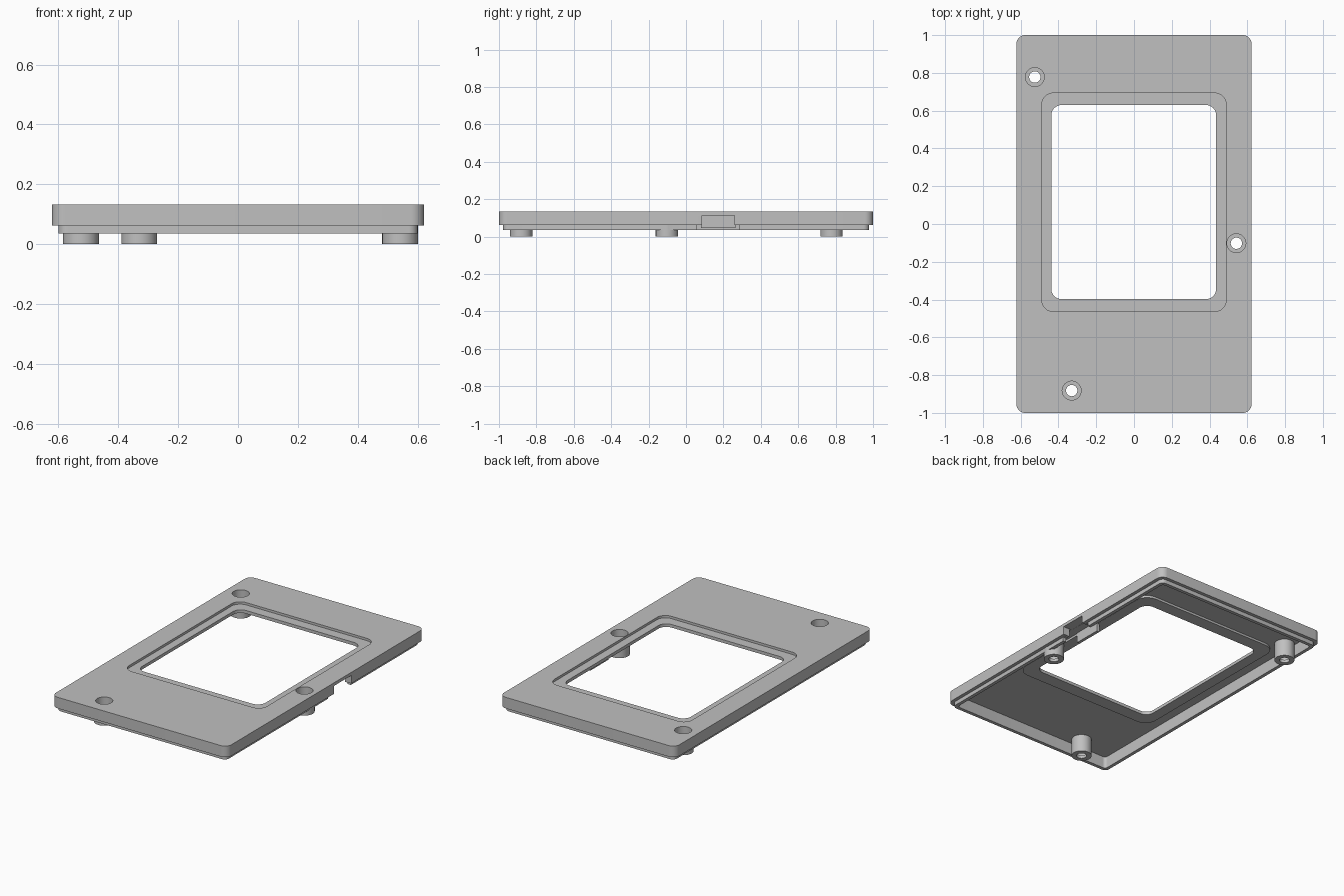
import bpy, math

cube = bpy.data.objects.get("Cube")
if cube:
    bpy.data.objects.remove(cube, do_unlink=True)

grey = bpy.data.materials.new("plain grey")
grey.use_nodes = True
grey.diffuse_color = (0.53, 0.53, 0.53, 1)
grey.node_tree.nodes["Principled BSDF"].inputs["Base Color"].default_value = (0.53, 0.53, 0.53, 1)


def extrude(name, ring, z0, z1):
    """Solid prism over a closed counter-clockwise outline."""
    n = len(ring)
    verts = [(x, y, z) for z in (z0, z1) for x, y in ring]
    faces = [tuple(reversed(range(n))), tuple(range(n, 2 * n))]
    faces += [(i, (i + 1) % n, n + (i + 1) % n, n + i) for i in range(n)]
    mesh = bpy.data.meshes.new(name)
    mesh.from_pydata(verts, [], faces)
    mesh.materials.append(grey)
    obj = bpy.data.objects.new(name, mesh)
    bpy.context.collection.objects.link(obj)
    return obj


def slab(name, x0, x1, y0, y1, z0, z1, r=0.0, steps=8):
    """Box with rounded vertical corners."""
    if r == 0:
        return extrude(name, [(x0, y0), (x1, y0), (x1, y1), (x0, y1)], z0, z1)
    ring = []
    corners = [(x1 - r, y1 - r), (x0 + r, y1 - r), (x0 + r, y0 + r), (x1 - r, y0 + r)]
    for q, (cx, cy) in enumerate(corners):
        for i in range(steps + 1):
            a = math.pi / 2 * (q + i / steps)
            ring.append((cx + r * math.cos(a), cy + r * math.sin(a)))
    return extrude(name, ring, z0, z1)


def disc(name, x, y, r, z0, z1, n=40):
    ring = [(x + r * math.cos(math.tau * i / n), y + r * math.sin(math.tau * i / n))
            for i in range(n)]
    return extrude(name, ring, z0, z1)


def combine(target, tool, operation):
    """Apply a boolean and discard the tool."""
    tool.hide_render = True
    mod = target.modifiers.new("combine", 'BOOLEAN')
    mod.operation = operation
    mod.solver = 'EXACT'
    mod.object = tool
    bpy.context.view_layer.objects.active = target
    bpy.ops.object.modifier_apply(modifier=mod.name)
    bpy.data.objects.remove(tool, do_unlink=True)


def add(tool):
    combine(cover, tool, 'UNION')


def cut(tool):
    combine(cover, tool, 'DIFFERENCE')


TOP, CEILING = 0.133, 0.112

# Outer shell with stepped locating lip, hollow underneath
cover = slab("cover", -0.622, 0.622, -1, 1, 0.062, TOP, 0.045)
add(slab("lip", -0.6, 0.6, -0.978, 0.978, 0.036, 0.1, 0.03))
cut(slab("cavity", -0.578, 0.578, -0.956, 0.956, 0, CEILING, 0.02))

# Sunken tray and window opening
add(slab("tray", -0.508, 0.508, -0.483, 0.713, 0.098, 0.125, 0.08))
cut(slab("recess", -0.488, 0.488, -0.463, 0.693, 0.118, 0.2, 0.06))
cut(slab("opening", -0.438, 0.435, -0.398, 0.63, 0, 0.2, 0.055))

# Connector notch in the side wall, with wider relief in the lip
cut(slab("notch", 0.56, 0.7, 0.085, 0.258, 0, 0.113))
cut(slab("lip_relief", 0.56, 0.61, 0.055, 0.285, 0, 0.061))

# Tab hanging behind the notch
add(slab("tab", 0.492, 0.512, 0.08, 0.265, 0.046, 0.115))

# Screw posts with counterbored holes
posts = [(-0.525, 0.778), (0.542, -0.102), (-0.33, -0.882)]
for x, y in posts:
    add(disc("post", x, y, 0.06, 0, 0.116))
for x, y in posts:
    cut(disc("counterbore", x, y, 0.05, 0.02, 0.2))
    cut(disc("screw_hole", x, y, 0.03, -0.1, 0.1))

# Smooth the round parts, keep the edges crisp
bpy.ops.object.select_all(action='DESELECT')
cover.select_set(True)
bpy.context.view_layer.objects.active = cover
bpy.ops.object.shade_smooth_by_angle(angle=math.radians(30))
